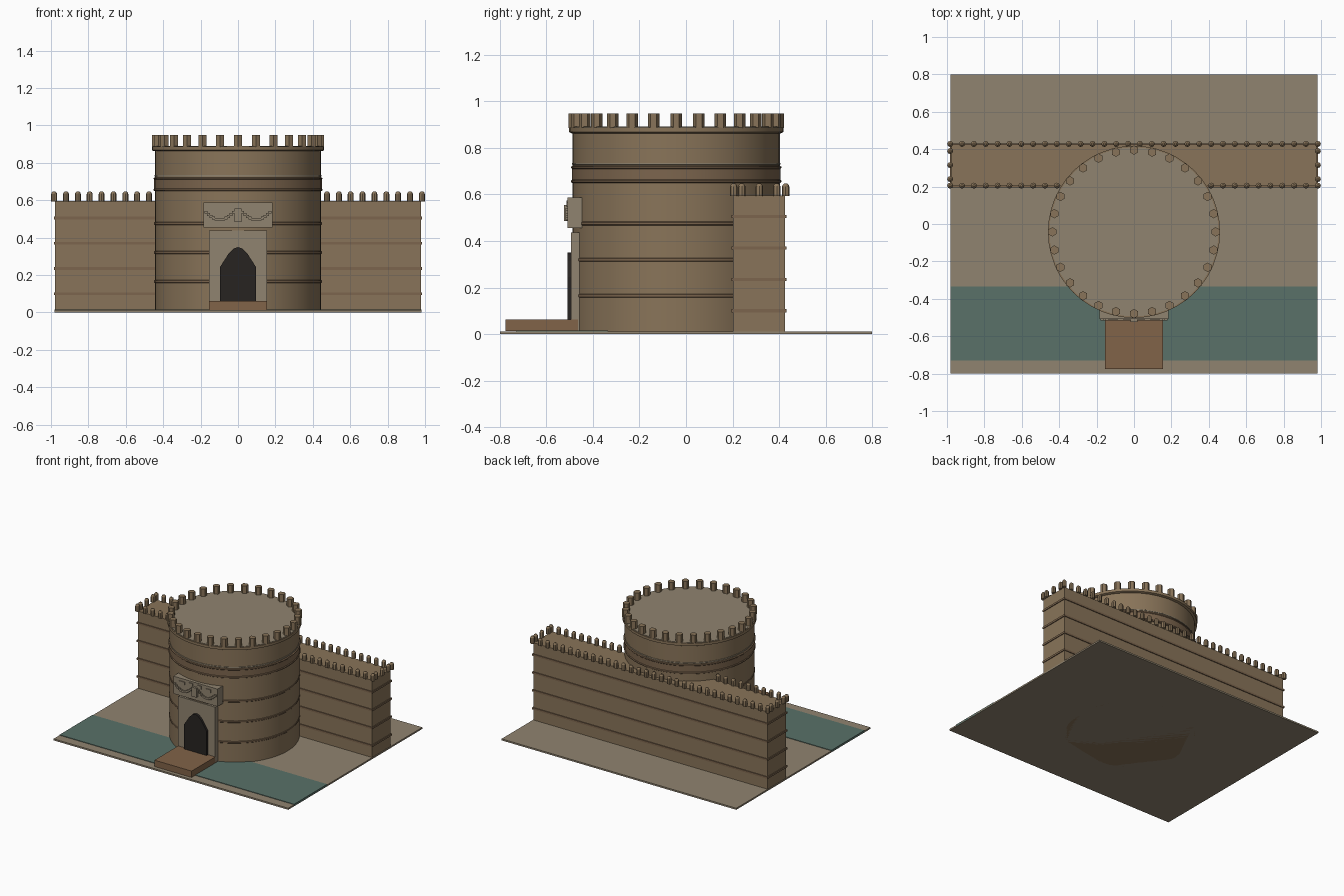
import bpy, bmesh, math
from mathutils import Matrix

if "Cube" in bpy.data.objects:
    bpy.data.objects.remove(bpy.data.objects["Cube"])

def material(name, rgb):
    m = bpy.data.materials.new(name)
    m.diffuse_color = (*rgb, 1)
    m.use_nodes = True
    m.node_tree.nodes["Principled BSDF"].inputs["Base Color"].default_value = m.diffuse_color
    return m

STONE = material("stone", (0.25, 0.175, 0.10))
BAND = material("band_stone", (0.20, 0.13, 0.075))
PALE = material("pale_stone", (0.28, 0.23, 0.16))
WATER = material("water", (0.10, 0.165, 0.14))
WOOD = material("wood", (0.22, 0.125, 0.065))
DARK = material("dark_opening", (0.02, 0.017, 0.015))

def finish(name, bm, mat, smooth=False):
    bmesh.ops.recalc_face_normals(bm, faces=bm.faces)
    me = bpy.data.meshes.new(name)
    bm.to_mesh(me)
    bm.free()
    me.materials.append(mat)
    if smooth:
        me.polygons.foreach_set("use_smooth", [True] * len(me.polygons))
        me.set_sharp_from_angle(angle=math.radians(35))
    ob = bpy.data.objects.new(name, me)
    bpy.context.collection.objects.link(ob)
    return ob

def add_box(bm, x0, x1, y0, y1, z0, z1):
    mat = Matrix.Translation(((x0 + x1) / 2, (y0 + y1) / 2, (z0 + z1) / 2))
    bmesh.ops.create_cube(bm, size=1, matrix=mat @ Matrix.Diagonal((x1 - x0, y1 - y0, z1 - z0, 1)))

def box(name, mat, *dims):
    bm = bmesh.new()
    add_box(bm, *dims)
    return finish(name, bm, mat)

def add_lathe(bm, profile, cx, cy, n, phase=0.0):
    # capped solid of revolution from (radius, z) points
    rings = [[bm.verts.new((cx + r * math.cos(phase + 2 * math.pi * i / n),
                            cy + r * math.sin(phase + 2 * math.pi * i / n), z))
              for i in range(n)] for r, z in profile]
    for a, b in zip(rings, rings[1:]):
        for i in range(n):
            j = (i + 1) % n
            bm.faces.new((a[i], a[j], b[j], b[i]))
    bm.faces.new(rings[0])
    bm.faces.new(rings[-1])

CY = -0.042  # tower centre

def tower_part(name, mat, profile):
    bm = bmesh.new()
    add_lathe(bm, profile, 0, CY, 48)
    return finish(name, bm, mat, True)

# Ground, moat and bridge
box("ground", PALE, -0.98, 0.98, -0.80, 0.80, 0, 0.012)
box("moat", WATER, -0.98, 0.98, -0.73, -0.335, 0.003, 0.016)
box("bridge", WOOD, -0.155, 0.155, -0.775, -0.465, 0.014, 0.062)

# Round tower with cornice, roof and bands
tower_part("tower", STONE, [(0.445, 0), (0.445, 0.87)])
tower_part("tower_cornice", STONE, [(0.448, 0.862), (0.46, 0.868), (0.46, 0.888)])
tower_part("tower_roof", PALE, [(0.452, 0.885), (0.452, 0.891)])
for z in (0.165, 0.32, 0.475):
    tower_part("tower_ring", BAND, [(0.444, z - 0.009), (0.448, z - 0.005),
                                    (0.448, z + 0.005), (0.444, z + 0.009)])
tower_part("tower_wide_band", BAND, [(0.444, 0.648), (0.452, 0.653), (0.452, 0.659), (0.448, 0.664),
                                     (0.448, 0.710), (0.452, 0.714), (0.452, 0.719), (0.444, 0.723)])
tower_part("tower_thin_ring", PALE, [(0.444, 0.726), (0.447, 0.728), (0.447, 0.734), (0.444, 0.736)])

# Hexagonal tower merlons
bm = bmesh.new()
for i in range(28):
    a = math.pi / 2 + 2 * math.pi * i / 28
    add_lathe(bm, [(0.025, 0.885), (0.025, 0.948)],
              0.437 * math.cos(a), CY + 0.437 * math.sin(a), 6, math.pi / 6)
finish("tower_merlons", bm, STONE)

# Curtain wall with string courses
box("curtain_wall", STONE, -0.978, 0.978, 0.202, 0.425, 0, 0.595)
bm = bmesh.new()
for z in (0.10, 0.235, 0.37, 0.505):
    add_box(bm, -0.984, 0.984, 0.196, 0.431, z - 0.007, z + 0.007)
finish("wall_courses", bm, BAND)

# Domed wall merlons along all four edges
spots = [(-0.983 + 1.966 * i / 31, y) for i in range(32) for y in (0.205, 0.428)]
spots += [(x, y) for x in (-0.983, 0.983) for y in (0.24, 0.315, 0.39)]
bm = bmesh.new()
for x, y in spots:
    if math.hypot(x, y - CY) > 0.44:
        add_lathe(bm, [(0.016, 0.593), (0.016, 0.632), (0.013, 0.641), (0.006, 0.647)], x, y, 8)
finish("wall_merlons", bm, STONE, True)

# Gate surround and pointed dark opening
box("gate_surround", PALE, -0.155, 0.155, -0.493, -0.44, 0.005, 0.437)
bm = bmesh.new()
half = [(0.095, 0.06), (0.095, 0.245), (0.05, 0.315), (0.022, 0.342), (0, 0.350)]
outline = half + [(-x, z) for x, z in half[-2::-1]]
face = bm.faces.new([bm.verts.new((x, -0.51, z)) for x, z in outline])
ext = bmesh.ops.extrude_face_region(bm, geom=[face], use_keep_orig=True)
for v in ext["geom"]:
    if isinstance(v, bmesh.types.BMVert):
        v.co.y = -0.48
finish("gate_opening", bm, DARK)

# Frieze panel with swag ornament
box("frieze_panel", PALE, -0.185, 0.185, -0.508, -0.44, 0.455, 0.587)
bm = bmesh.new()
for s in (-1, 1):
    for i in range(12):
        t = i / 11
        x, z = s * (0.025 + 0.145 * t), 0.535 - 0.04 * math.sin(math.pi * t)
        add_box(bm, x - 0.008, x + 0.008, -0.517, -0.50, z - 0.007, z + 0.007)
    add_box(bm, s * 0.11 - 0.022, s * 0.11 + 0.022, -0.514, -0.50, 0.545, 0.568)
    add_box(bm, s * 0.035 - 0.016, s * 0.035 + 0.016, -0.514, -0.50, 0.55, 0.575)
add_box(bm, -0.02, 0.02, -0.525, -0.50, 0.485, 0.555)
finish("frieze_ornament", bm, PALE)
